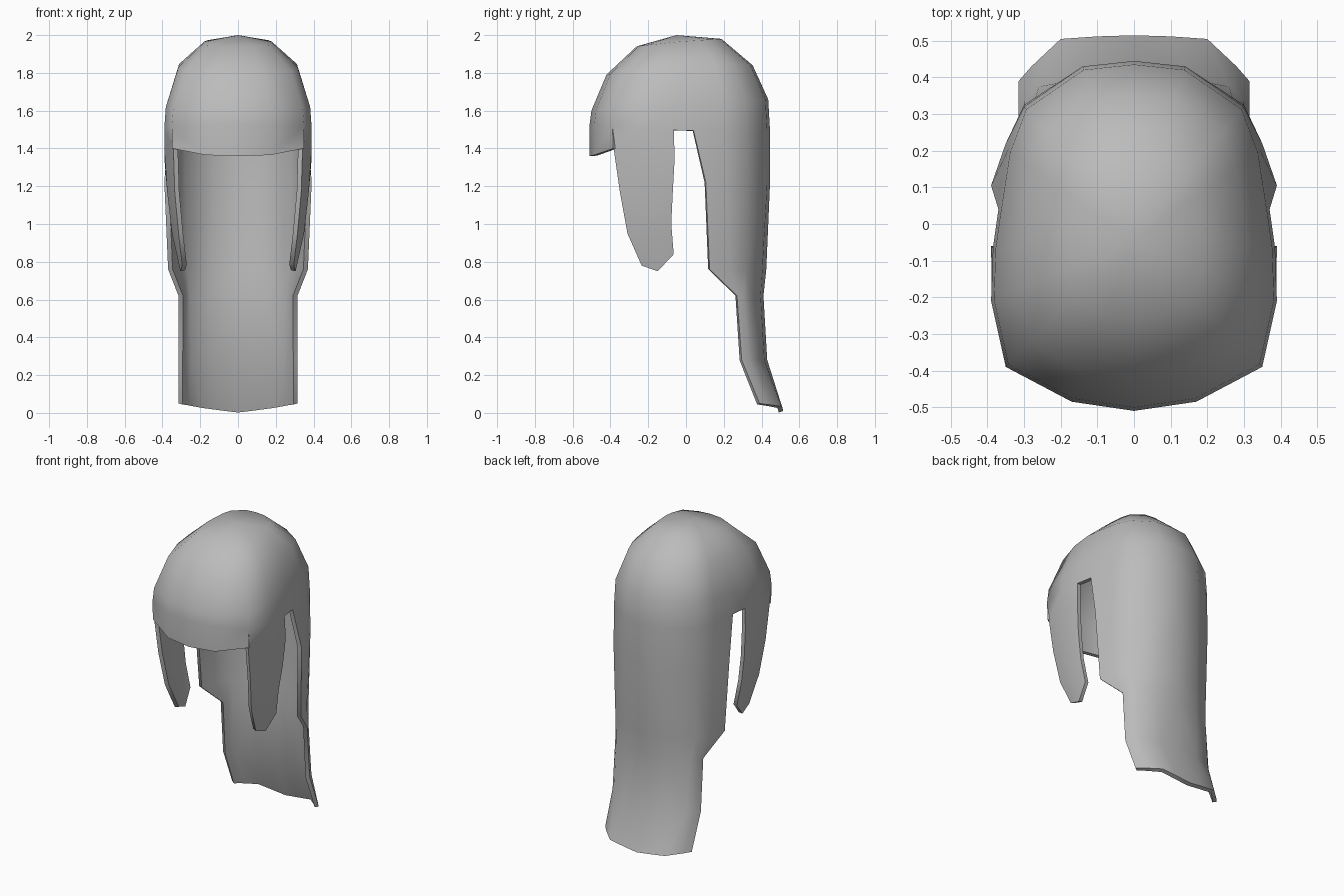
import bpy, bmesh

cube = bpy.data.objects.get("Cube")
if cube:
    bpy.data.objects.remove(cube, do_unlink=True)

THICKNESS = 0.025
CENTRE_Y = -0.04
# Half outline of the head, front centre round the left side to back centre
OUTLINE = [(0, -.51), (.17, -.485), (.35, -.39), (.39, -.21), (.385, -.065),
           (.37, .04), (.345, .2), (.3, .32), (.14, .43), (0, .445)]
SLIT_TOP, LOCK_BACK, BACK_START = 2, 4, 5

bm = bmesh.new()


def row(points):
    return [bm.verts.new(p) for p in points]


def bridge(upper, lower):
    """Join two equally long rows, facing outwards."""
    for i in range(len(upper) - 1):
        bm.faces.new((lower[i], lower[i + 1], upper[i + 1], upper[i]))


def dome_ring(scale, front_z, side_z, back_z):
    points = []
    for x, y in OUTLINE:
        t = (y - CENTRE_Y) / .48
        end_z = back_z if t > 0 else front_z
        z = side_z + (end_z - side_z) * min(abs(t), 1)
        points.append((x * scale, CENTRE_Y + (y - CENTRE_Y) * scale, z))
    return row(points)


# Crown of the hair
apex = bm.verts.new((0, -.05, 2))
rings = [dome_ring(.47, 1.94, 1.965, 1.98), dome_ring(.81, 1.79, 1.85, 1.84),
         dome_ring(.98, 1.6, 1.63, 1.66), dome_ring(1, 1.53, 1.495, 1.49)]
for i in range(len(OUTLINE) - 1):
    bm.faces.new((rings[0][i], rings[0][i + 1], apex))
for upper, lower in zip(rings, rings[1:]):
    bridge(upper, lower)
rim = rings[-1]

# Fringe over the forehead
fringe = row([(0, -.51, 1.36), (.17, -.485, 1.365), (.35, -.385, 1.4)])
bridge(rim[:SLIT_TOP + 1], fringe)

# Lock hanging in front of the ear
upper = rim[SLIT_TOP:LOCK_BACK + 1]
for points in [
    [(.342, -.383, 1.4), (.388, -.21, 1.37), (.39, -.06, 1.35)],
    [(.335, -.35, 1.17), (.375, -.2, 1.17), (.375, -.07, 1.17)],
    [(.315, -.31, .95), (.35, -.19, .95), (.35, -.078, 1)],
    [(.295, -.235, .78), (.305, -.15, .75), (.325, -.065, .84)],
]:
    lower = row(points)
    bridge(upper, lower)
    upper = lower

# Long hair down the back, flaring at the neck and the tips
upper = rim[BACK_START:]
for z, points in [
    (1.22, [(.39, .105), (.35, .22), (.3, .325), (.14, .43), (0, .445)]),
    (.76, [(.37, .125), (.34, .23), (.29, .32), (.15, .405), (0, .425)]),
    (.62, [(.315, .27), (.3, .305), (.27, .34), (.15, .395), (0, .41)]),
    (.28, [(.315, .295), (.3, .335), (.26, .375), (.14, .415), (0, .43)]),
    (.01, [(.315, .39), (.28, .43), (.2, .505), (.1, .512), (0, .515)]),
]:
    drop = .125 if z < .1 else 0
    lower = row([(x, y, z + drop * x) for x, y in points])
    bridge(upper, lower)
    upper = lower

mesh = bpy.data.meshes.new("hair")
bm.to_mesh(mesh)
bm.free()
hair = bpy.data.objects.new("hair", mesh)
bpy.context.collection.objects.link(hair)

# Single hair colour
grey = bpy.data.materials.new("hair_grey")
grey.use_nodes = True
colour = (.5, .5, .5, 1)
grey.diffuse_color = colour
for node in grey.node_tree.nodes:
    if node.type == 'BSDF_PRINCIPLED':
        node.inputs["Base Color"].default_value = colour
mesh.materials.append(grey)

# Mirror the half and give it thickness towards the head
mirror = hair.modifiers.new("mirror", 'MIRROR')
mirror.use_clip = True
shell = hair.modifiers.new("shell", 'SOLIDIFY')
shell.thickness = THICKNESS
shell.offset = -1

bpy.ops.object.select_all(action='DESELECT')
hair.select_set(True)
bpy.context.view_layer.objects.active = hair
for name in ("mirror", "shell"):
    bpy.ops.object.modifier_apply(modifier=name)
bpy.ops.object.shade_smooth_by_angle(angle=.9)
